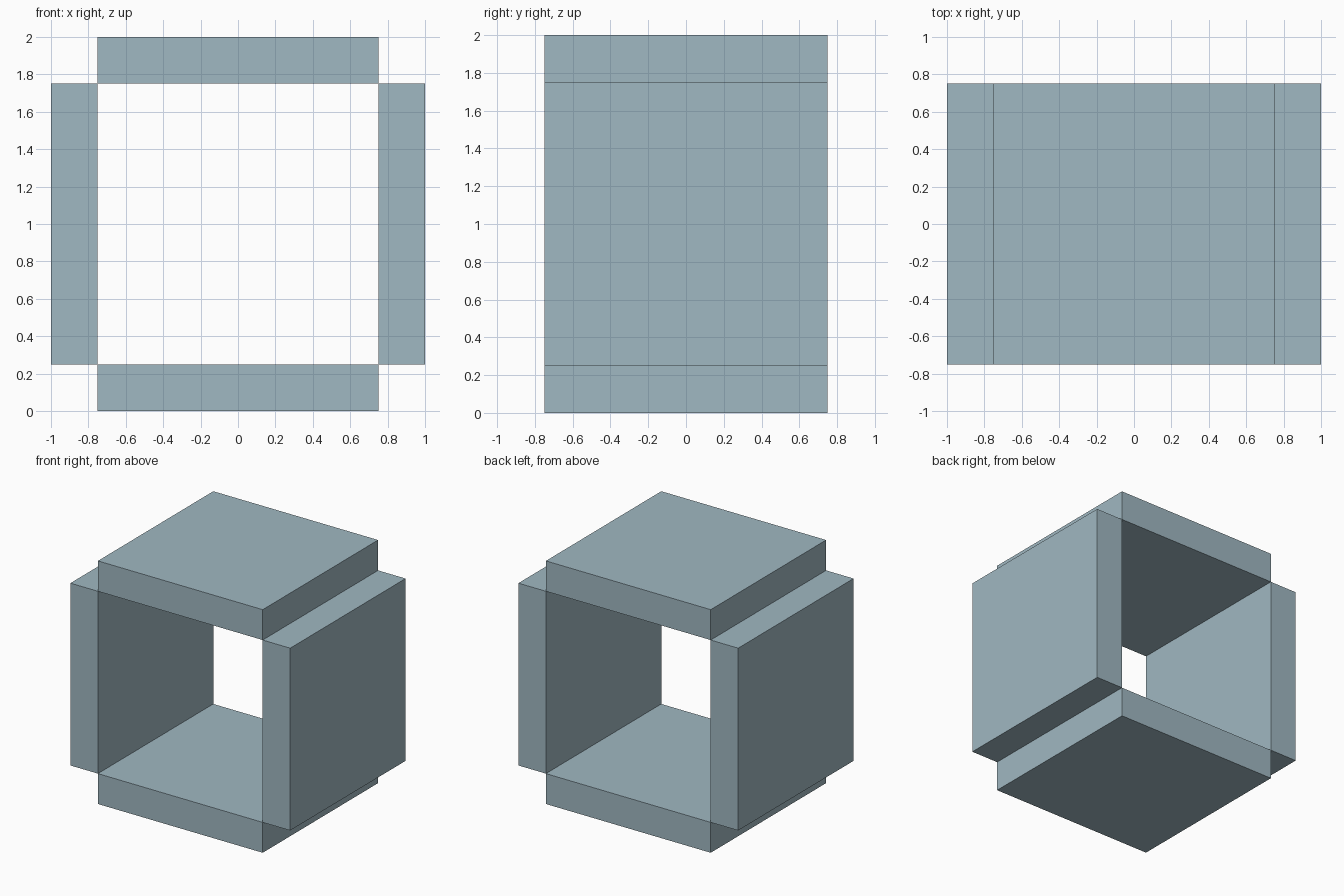
import bpy

if "Cube" in bpy.data.objects:
    bpy.data.objects.remove(bpy.data.objects["Cube"])

# single blue-grey colour
mat = bpy.data.materials.new("pale_blue_grey")
mat.diffuse_color = (0.352, 0.479, 0.539, 1.0)
mat.use_nodes = True
mat.node_tree.nodes["Principled BSDF"].inputs["Base Color"].default_value = mat.diffuse_color

SIDE, THICK = 1.5, 0.25
OFFSET = (SIDE + THICK) / 2


def slab(name, size, location):
    bpy.ops.mesh.primitive_cube_add(size=1, location=location)
    ob = bpy.context.object
    ob.name = name
    ob.scale = size
    bpy.ops.object.transform_apply(location=False, rotation=False, scale=True)
    ob.data.materials.append(mat)


# four slabs meeting only at their edges, open at front and back
for side, name in ((-1, "left_wall"), (1, "right_wall")):
    slab(name, (THICK, SIDE, SIDE), (side * OFFSET, 0, 1))
for side, name in ((-1, "floor_slab"), (1, "roof_slab")):
    slab(name, (SIDE, SIDE, THICK), (0, 0, 1 + side * OFFSET))
